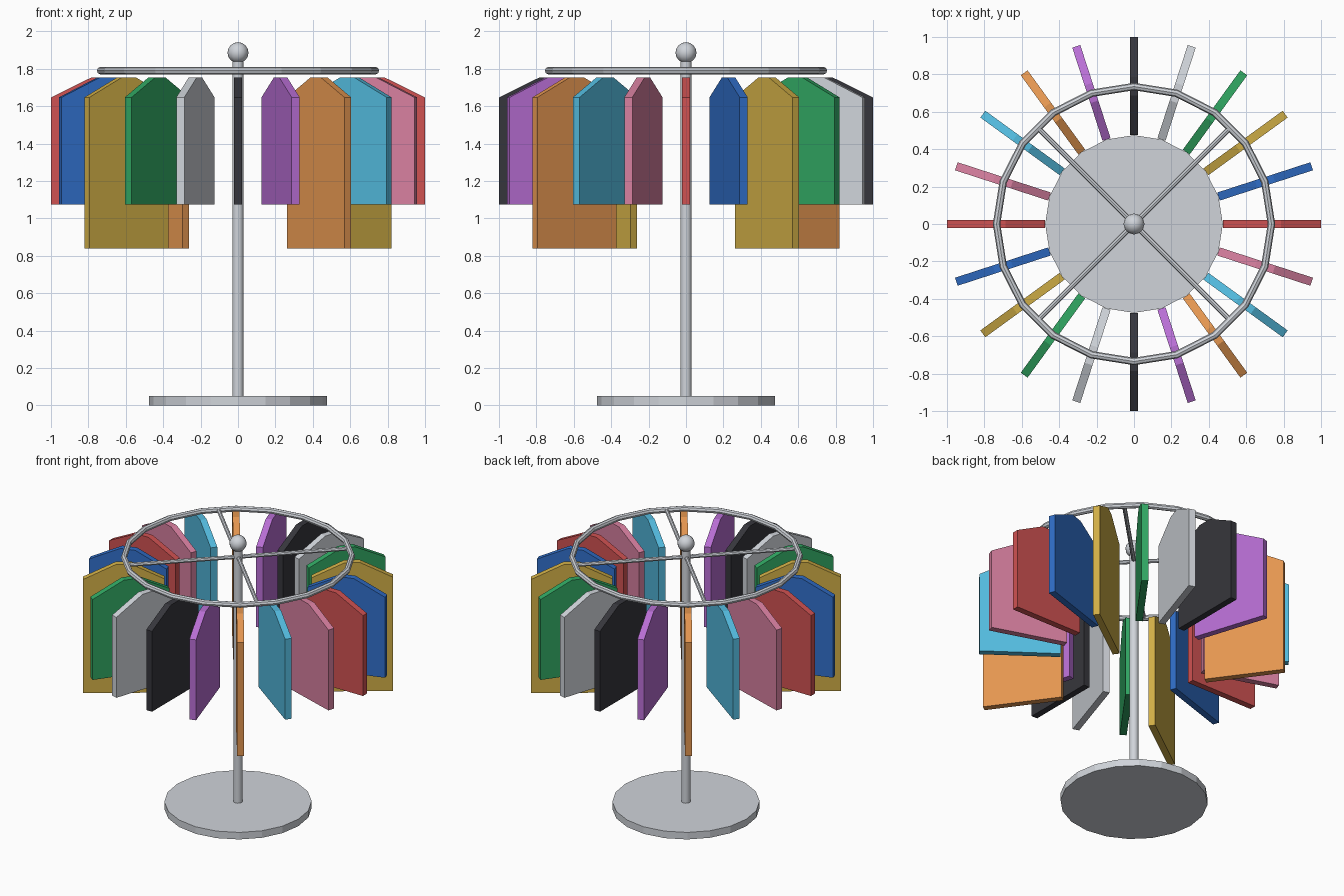
import bpy, bmesh, math
from mathutils import Vector, Matrix

cube = bpy.data.objects.get("Cube")
if cube:
    bpy.data.objects.remove(cube, do_unlink=True)


def material(name, rgb):
    m = bpy.data.materials.new(name)
    m.use_nodes = True
    colour = tuple(((c / 255 + 0.055) / 1.055) ** 2.4 for c in rgb) + (1.0,)
    m.diffuse_color = colour
    m.node_tree.nodes["Principled BSDF"].inputs["Base Color"].default_value = colour
    return m


# Colours in the order they go around the rail
PALETTE = [material(n, c) for n, c in [
    ("red", (208, 82, 82)), ("blue", (48, 110, 200)),
    ("mustard", (208, 174, 70)), ("green", (48, 166, 98)),
    ("light_grey", (208, 212, 218)), ("black", (54, 54, 60)),
    ("purple", (184, 110, 212)), ("orange", (228, 150, 80)),
    ("sky_blue", (84, 188, 224)), ("pink", (216, 128, 160))]]
METAL = PALETTE[4]


def finish(name, bm, mat, smooth=False):
    bmesh.ops.recalc_face_normals(bm, faces=bm.faces)
    me = bpy.data.meshes.new(name)
    bm.to_mesh(me)
    bm.free()
    me.materials.append(mat)
    ob = bpy.data.objects.new(name, me)
    bpy.context.scene.collection.objects.link(ob)
    if smooth:
        bpy.ops.object.select_all(action='DESELECT')
        ob.select_set(True)
        bpy.context.view_layer.objects.active = ob
        bpy.ops.object.shade_smooth_by_angle(angle=math.radians(40))
    return ob


def rod(name, a, b, radius, sides, smooth=True):
    a, b = Vector(a), Vector(b)
    turn = (b - a).to_track_quat('Z', 'Y').to_matrix().to_4x4()
    bm = bmesh.new()
    bmesh.ops.create_cone(bm, cap_ends=True, segments=sides, radius1=radius, radius2=radius,
                          depth=(b - a).length, matrix=Matrix.Translation((a + b) / 2) @ turn)
    return finish(name, bm, METAL, smooth)


# Stand: base plate, post and finial ball
RAIL_R, RAIL_Z = 0.735, 1.79
rod("base_plate", (0, 0, 0), (0, 0, 0.05), 0.475, 20, False)
rod("post", (0, 0, 0.04), (0, 0, 1.86), 0.03, 12)
bm = bmesh.new()
bmesh.ops.create_uvsphere(bm, u_segments=12, v_segments=8, radius=0.056,
                          matrix=Matrix.Translation((0, 0, 1.886)))
finish("finial_ball", bm, METAL, True)

# Round rail
bpy.ops.mesh.primitive_torus_add(major_segments=20, minor_segments=8, major_radius=RAIL_R,
                                 minor_radius=0.02, location=(0, 0, RAIL_Z))
rail = bpy.context.object
rail.name = "rail"
rail.data.materials.append(METAL)

# Four spokes
for i in range(4):
    a = math.radians(45 + 90 * i)
    rod(f"spoke_{i + 1}", (0, 0, RAIL_Z),
        (RAIL_R * math.cos(a), RAIL_R * math.sin(a), RAIL_Z), 0.014, 8)

# Garments: flat slabs with sloping shoulders, hung radially
INNER, OUTER, THICK = 0.475, 0.999, 0.045
MID, NECK = (INNER + OUTER) / 2, 0.05
for i in range(20):
    kind = i % 10
    is_long = i % 5 == 2
    hem = 0.838 if is_long else 1.075
    outline = [(INNER, hem), (OUTER, hem), (OUTER, 1.647),
               (MID + NECK, 1.752), (MID - NECK, 1.752), (INNER, 1.647)]
    bm = bmesh.new()
    face = bm.faces.new([bm.verts.new((r, -THICK / 2, z)) for r, z in outline])
    grown = bmesh.ops.extrude_face_region(bm, geom=[face])["geom"]
    bmesh.ops.translate(bm, vec=(0, THICK, 0),
                        verts=[v for v in grown if isinstance(v, bmesh.types.BMVert)])
    ob = finish(f"{'coat' if is_long else 'shirt'}_{i + 1}", bm, PALETTE[kind])
    ob.rotation_euler.z = math.radians(18 * i)
